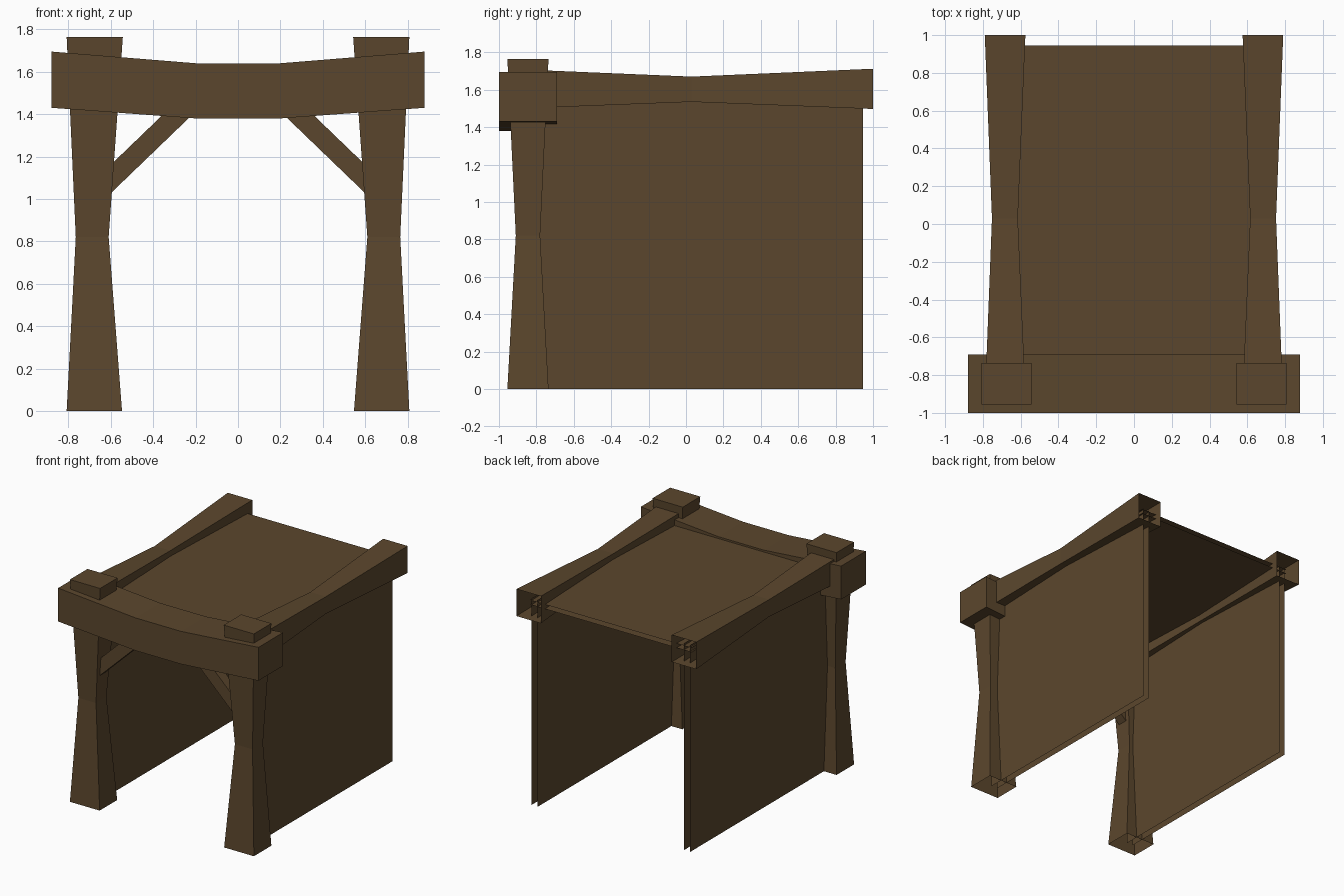
import bpy, bmesh
from mathutils import Vector

if "Cube" in bpy.data.objects:
    bpy.data.objects.remove(bpy.data.objects["Cube"])

wood = bpy.data.materials.new("dark_brown_wood")
wood.diffuse_color = (0.105, 0.062, 0.026, 1)
wood.use_nodes = True
wood.node_tree.nodes["Principled BSDF"].inputs["Base Color"].default_value = wood.diffuse_color


def make(name, rings, cap_start=True, cap_end=True):
    """Skin a list of four-point rings into a tube, with optional end caps."""
    bm = bmesh.new()
    loops = [[bm.verts.new(p) for p in ring] for ring in rings]
    for a, b in zip(loops, loops[1:]):
        for i in range(4):
            j = (i + 1) % 4
            bm.faces.new((a[i], a[j], b[j], b[i]))
    if cap_start:
        bm.faces.new(loops[0][::-1])
    if cap_end:
        bm.faces.new(loops[-1])
    bmesh.ops.recalc_face_normals(bm, faces=bm.faces)
    # open tubes: make sure the sides point away from the axis
    centre = sum((v.co for v in loops[0]), Vector()) / 4
    f = min(bm.faces, key=lambda f: (len(set(f.verts) & set(loops[0])) != 2))
    f.normal_update()
    if f.normal.dot(f.calc_center_median() - centre) < 0 and not (cap_start and cap_end):
        bmesh.ops.reverse_faces(bm, faces=bm.faces)
    me = bpy.data.meshes.new(name)
    bm.to_mesh(me)
    bm.free()
    me.materials.append(wood)
    ob = bpy.data.objects.new(name, me)
    bpy.context.collection.objects.link(ob)
    return ob


def ring_z(x0, x1, y0, y1, z):
    return [(x0, y0, z), (x1, y0, z), (x1, y1, z), (x0, y1, z)]


def ring_y(x0, x1, z0, z1, y):
    return [(x0, y, z0), (x1, y, z0), (x1, y, z1), (x0, y, z1)]


def ring_x(y0, y1, z0, z1, x):
    return [(x, y0, z0), (x, y1, z0), (x, y1, z1), (x, y0, z1)]


def sheet(name, points):
    me = bpy.data.meshes.new(name)
    me.from_pydata(points, [], [tuple(range(len(points)))])
    me.materials.append(wood)
    ob = bpy.data.objects.new(name, me)
    bpy.context.collection.objects.link(ob)


# sagging front beam
make("front_beam", [ring_x(-1, -0.69, z0, z1, x) for x, z0, z1 in (
    (-0.88, 1.43, 1.695), (-0.2, 1.38, 1.64), (0.2, 1.38, 1.64), (0.88, 1.43, 1.695))])

for s, side in ((-1, "left"), (1, "right")):
    # waisted post, open underneath
    make(side + "_post", [
        ring_z(s * 0.547, s * 0.808, -0.955, -0.735, 0),
        ring_z(s * 0.61, s * 0.765, -0.91, -0.78, 0.82),
        ring_z(s * 0.543, s * 0.808, -0.955, -0.735, 1.765)], cap_start=False)

    # waisted side beam, open at the back
    make(side + "_side_beam", [
        ring_y(s * 0.576, s * 0.787, 1.50, 1.708, -0.87),
        ring_y(s * 0.615, s * 0.752, 1.535, 1.67, 0.03),
        ring_y(s * 0.575, s * 0.79, 1.497, 1.712, 1.0)], cap_end=False)

    # diagonal brace between post and front beam
    make(side + "_brace", [
        [(s * x, y, z + dz) for y, dz in
         ((-0.885, -0.067), (-0.805, -0.067), (-0.805, 0.067), (-0.885, 0.067))]
        for x, z in ((0.68, 1.017), (0.22, 1.46))])

    # two-layer wall, open at its edges
    for x, out in ((0.697, s), (0.643, -s)):
        pts = [(s * x, -0.85, 0), (s * x, 0.945, 0), (s * x, 0.945, 1.64), (s * x, -0.85, 1.64)]
        sheet(side + ("_outer_wall" if out == s else "_inner_wall"), pts if out > 0 else pts[::-1])

# two-layer flat roof
for name, z, up in (("roof_top", 1.625, True), ("roof_underside", 1.59, False)):
    pts = ring_z(-0.71, 0.71, -0.85, 0.945, z)
    sheet(name, pts if up else pts[::-1])
